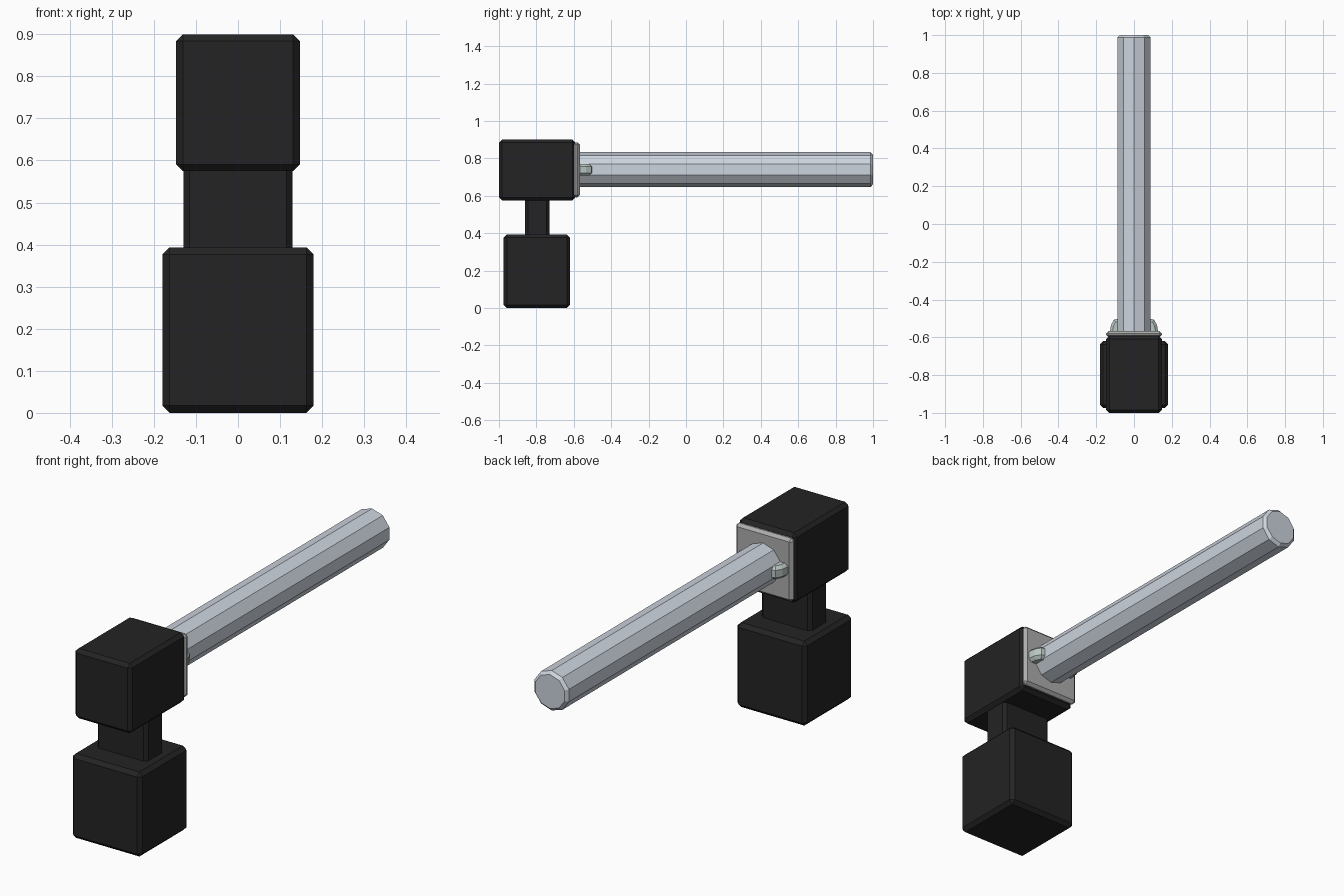
import bpy, bmesh
from math import pi
from mathutils import Matrix, Vector

if "Cube" in bpy.data.objects:
    bpy.data.objects.remove(bpy.data.objects["Cube"])


def material(name, rgb):
    m = bpy.data.materials.new(name)
    m.diffuse_color = (*rgb, 1)
    m.use_nodes = True
    m.node_tree.nodes["Principled BSDF"].inputs["Base Color"].default_value = m.diffuse_color
    return m


black = material("black", (0.017, 0.017, 0.018))
steel = material("steel", (0.61, 0.66, 0.73))
plate_grey = material("plate_grey", (0.42, 0.42, 0.42))
clip_grey = material("clip_grey", (0.50, 0.58, 0.56))


def finish(bm, name, mat, chamfer, edges=None):
    if chamfer:
        bmesh.ops.bevel(bm, geom=edges or bm.edges[:], offset=chamfer,
                        segments=1, affect='EDGES')
    bmesh.ops.recalc_face_normals(bm, faces=bm.faces[:])
    mesh = bpy.data.meshes.new(name)
    bm.to_mesh(mesh)
    bm.free()
    mesh.materials.append(mat)
    obj = bpy.data.objects.new(name, mesh)
    bpy.context.collection.objects.link(obj)
    return obj


def box(name, mat, lo, hi, chamfer):
    lo, hi = Vector(lo), Vector(hi)
    bm = bmesh.new()
    bmesh.ops.create_cube(bm, size=1, matrix=Matrix.Translation((lo + hi) / 2)
                          @ Matrix.Diagonal((*(hi - lo), 1)))
    return finish(bm, name, mat, chamfer)


# Black body: base block, narrow neck, head block
box("base_block", black, (-0.18, -0.975, 0), (0.18, -0.62, 0.393), 0.017)
box("neck", black, (-0.13, -0.86, 0.36), (0.13, -0.73, 0.61), 0.015)
box("head_block", black, (-0.147, -1.0, 0.575), (0.147, -0.592, 0.9), 0.016)

# Mounting plate on the back of the head
box("mounting_plate", plate_grey, (-0.147, -0.6, 0.592), (0.147, -0.567, 0.886), 0.013)

# Long rod with a chamfered free end
bm = bmesh.new()
bmesh.ops.create_cone(bm, cap_ends=True, segments=10, radius1=0.093, radius2=0.093,
                      depth=1.59, matrix=Matrix.Translation((0, 0.205, 0.74))
                      @ Matrix.Rotation(-pi / 2, 4, 'X'))
rim = [e for e in bm.edges if all(v.co.y > 0.9 for v in e.verts)]
finish(bm, "rod", steel, 0.013, rim)

# Curved clips holding the rod at both sides
profile = [(0.07, -0.58), (0.129, -0.58), (0.122, -0.535), (0.106, -0.506), (0.07, -0.5)]
for side, label in ((-1, "left_clip"), (1, "right_clip")):
    bm = bmesh.new()
    face = bm.faces.new([bm.verts.new((side * x, y, 0.708)) for x, y in profile])
    ext = bmesh.ops.extrude_face_region(bm, geom=[face])
    top = [g for g in ext["geom"] if isinstance(g, bmesh.types.BMVert)]
    bmesh.ops.translate(bm, verts=top, vec=(0, 0, 0.062))
    rims = [e for e in bm.edges if abs(e.verts[0].co.z - e.verts[1].co.z) < 1e-5]
    finish(bm, label, clip_grey, 0.014, rims)
